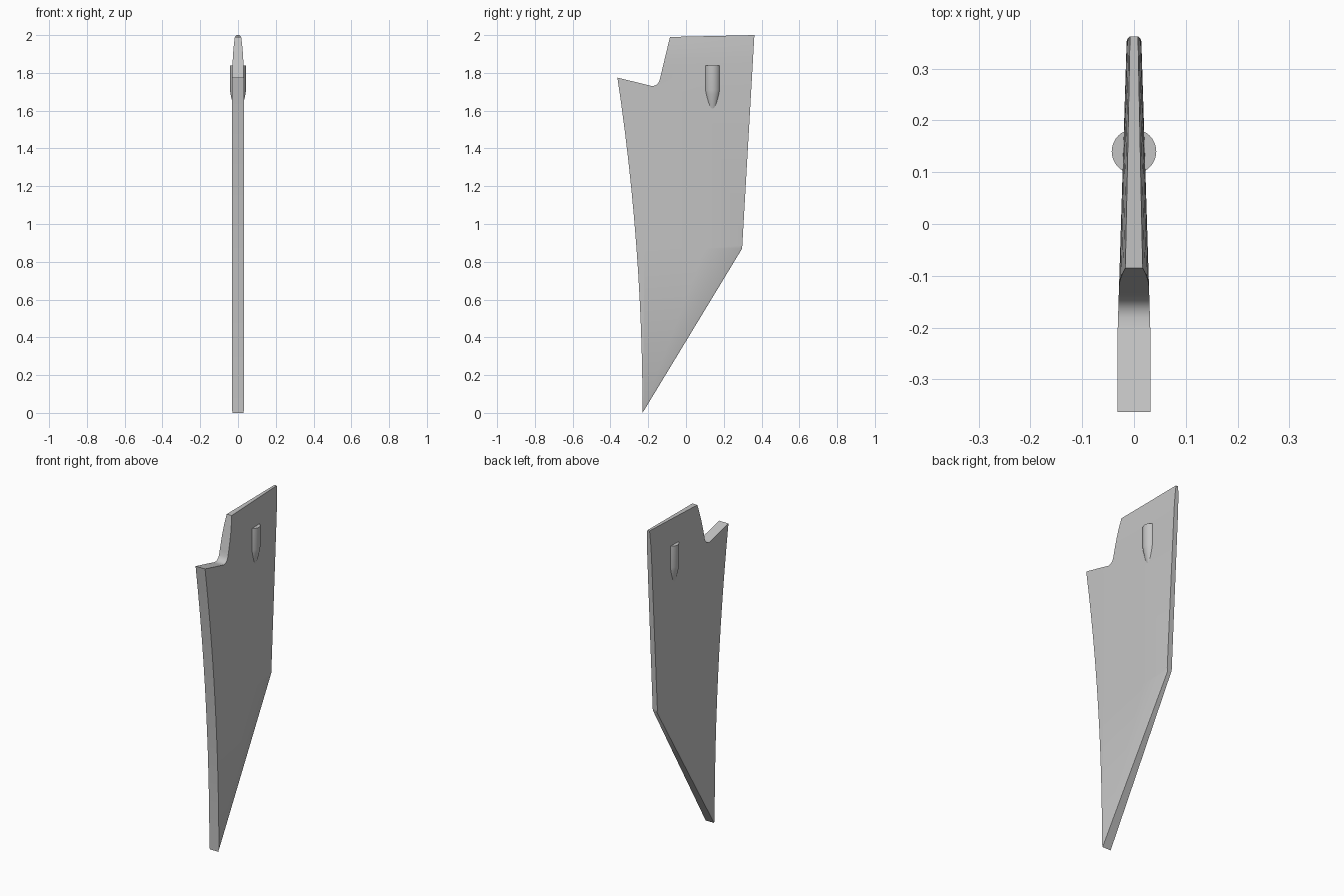
import bpy, bmesh, math
from mathutils import Vector

cube = bpy.data.objects.get("Cube")
if cube:
    bpy.data.objects.remove(cube, do_unlink=True)

grey = bpy.data.materials.new("plain_grey")
grey.use_nodes = True
colour = (0.55, 0.55, 0.55, 1)
grey.diffuse_color = colour
grey.node_tree.nodes["Principled BSDF"].inputs["Base Color"].default_value = colour


def finish(bm, name, angle):
    bmesh.ops.recalc_face_normals(bm, faces=bm.faces)
    mesh = bpy.data.meshes.new(name)
    bm.to_mesh(mesh)
    bm.free()
    obj = bpy.data.objects.new(name, mesh)
    bpy.context.collection.objects.link(obj)
    mesh.materials.append(grey)
    bpy.ops.object.select_all(action='DESELECT')
    obj.select_set(True)
    bpy.context.view_layer.objects.active = obj
    bpy.ops.object.shade_smooth_by_angle(angle=math.radians(angle))
    return obj


# Blade outline: curved leading edge, notch, top, trailing edge, slanted foot
TIP_Z = 1.775
leading = [(-0.23 - 0.133 * (i / 12) ** 2, TIP_Z * i / 12) for i in range(13)]
notch = [(-0.2, 1.735), (-0.18, 1.73), (-0.163, 1.733), (-0.149, 1.743),
         (-0.14, 1.76), (-0.134, 1.785)]
rear = [(-0.085, 1.99), (0.362, 2.0), (0.297, 0.87)]
foot, heel = Vector((0, -0.23, 0)), Vector((0, 0.297, 0.87))
foot_normal = Vector((0, -(heel - foot).z, (heel - foot).y)).normalized()
CHAMFER = 0.008


def half_width(p):
    """Thick at the front, thin at the back, rounded in at top and foot."""
    w = 0.032 - 0.018 * max(0, p.y + 0.22) / 0.58
    w *= 1 - 0.45 * max(0, (p.z - 1.83) / 0.17) ** 2
    if (p - foot).dot(foot_normal) < CHAMFER * 0.5:
        w -= 0.004
    return w


bm = bmesh.new()
bm.faces.new([bm.verts.new((0, y, z)) for y, z in leading + notch + rear])
cuts = [(Vector((0, 0, z)), Vector((0, 0, 1))) for z in (0.87, 1.7, 1.83, 1.88, 1.92, 1.96)]
cuts += [(Vector((0, y, 0)), Vector((0, 1, 0))) for y in (-0.22, 0.1)]
cuts.append((foot + foot_normal * CHAMFER, foot_normal))
for point, normal in cuts:
    bmesh.ops.bisect_plane(bm, geom=bm.verts[:] + bm.edges[:] + bm.faces[:],
                           plane_co=point, plane_no=normal, dist=1e-5)

# Give the flat sheet its tapering thickness
left_verts = bm.verts[:]
bmesh.ops.solidify  # thickness varies, so an extrusion is used below
result = bmesh.ops.extrude_face_region(bm, geom=bm.faces[:], use_keep_orig=True)
right_verts = [v for v in result["geom"] if isinstance(v, bmesh.types.BMVert)]
for verts, side in ((left_verts, 1), (right_verts, -1)):
    for v in verts:
        v.co.x = side * half_width(v.co)
finish(bm, "fin_blade", 30)

# Pod passing through the blade: flat top, straight body, tapered lower end
pod_profile = [(0, 1.84), (0.043, 1.84), (0.043, 1.71), (0.039, 1.685),
               (0.029, 1.64), (0.018, 1.6), (0, 1.595)]
bm = bmesh.new()
points = [bm.verts.new((r, 0.14, z)) for r, z in pod_profile]
edges = [bm.edges.new(pair) for pair in zip(points, points[1:])]
bmesh.ops.spin(bm, geom=points + edges, cent=(0, 0.14, 0), axis=(0, 0, 1),
               angle=math.tau, steps=32)
bmesh.ops.remove_doubles(bm, verts=bm.verts, dist=1e-4)
finish(bm, "side_pod", 35)
